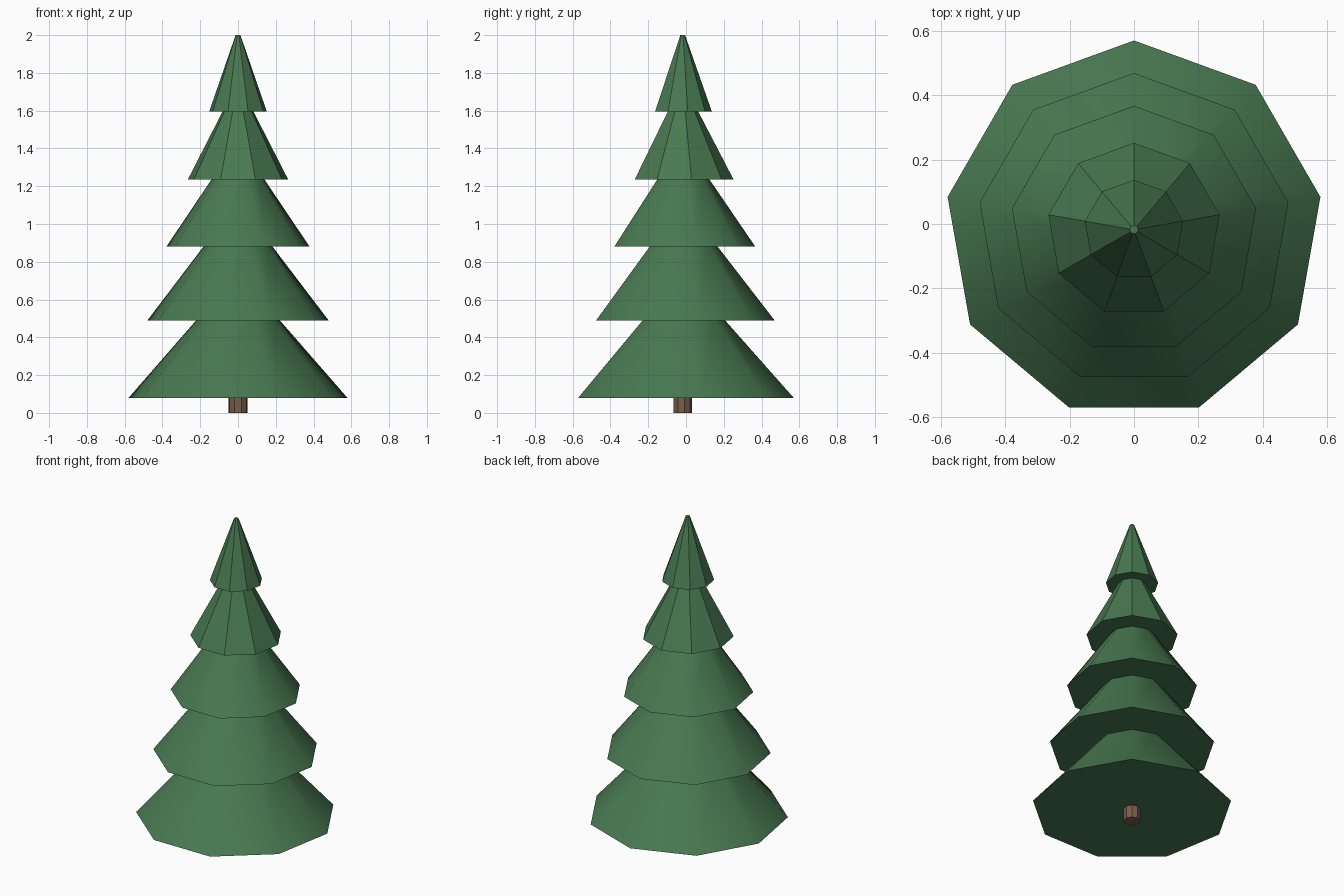
import bpy, bmesh, math

if "Cube" in bpy.data.objects:
    bpy.data.objects.remove(bpy.data.objects["Cube"])

SIDES = 9
CENTRE_Y = -0.018


def material(name, colour):
    mat = bpy.data.materials.new(name)
    mat.diffuse_color = (*colour, 1)
    mat.use_nodes = True
    mat.node_tree.nodes["Principled BSDF"].inputs["Base Color"].default_value = mat.diffuse_color
    return mat


def frustum(name, mat, z0, z1, r0, r1, smooth=False):
    """Nine-sided truncated cone with one corner pointing to the back."""
    bm = bmesh.new()
    rings = []
    for r, z in ((r0, z0), (r1, z1)):
        ring = []
        for i in range(SIDES):
            a = math.pi / 2 + i * math.tau / SIDES
            ring.append(bm.verts.new((r * math.cos(a), CENTRE_Y + r * math.sin(a), z)))
        rings.append(ring)
    low, high = rings
    bm.faces.new(low[::-1])
    bm.faces.new(high)
    for i in range(SIDES):
        j = (i + 1) % SIDES
        bm.faces.new((low[i], low[j], high[j], high[i]))
    mesh = bpy.data.meshes.new(name)
    bm.to_mesh(mesh)
    bm.free()
    mesh.materials.append(mat)
    obj = bpy.data.objects.new(name, mesh)
    bpy.context.collection.objects.link(obj)
    if smooth:
        bpy.ops.object.select_all(action='DESELECT')
        obj.select_set(True)
        bpy.context.view_layer.objects.active = obj
        bpy.ops.object.shade_smooth_by_angle(angle=math.radians(40))
    return obj


green = material("needle green", (0.065, 0.19, 0.082))
brown = material("bark brown", (0.19, 0.11, 0.065))

# Trunk
frustum("trunk", brown, 0.0, 0.14, 0.051, 0.051)

# Foliage tiers: base height, top height, base radius, top radius, smooth
tiers = [
    (0.08, 0.50, 0.588, 0.216, True),
    (0.49, 0.89, 0.487, 0.178, True),
    (0.88, 1.245, 0.385, 0.136, True),
    (1.235, 1.605, 0.270, 0.078, False),
    (1.595, 2.00, 0.155, 0.013, False),
]
for n, (z0, z1, r0, r1, smooth) in enumerate(tiers, 1):
    frustum(f"foliage_tier_{n}", green, z0, z1, r0, r1, smooth)
